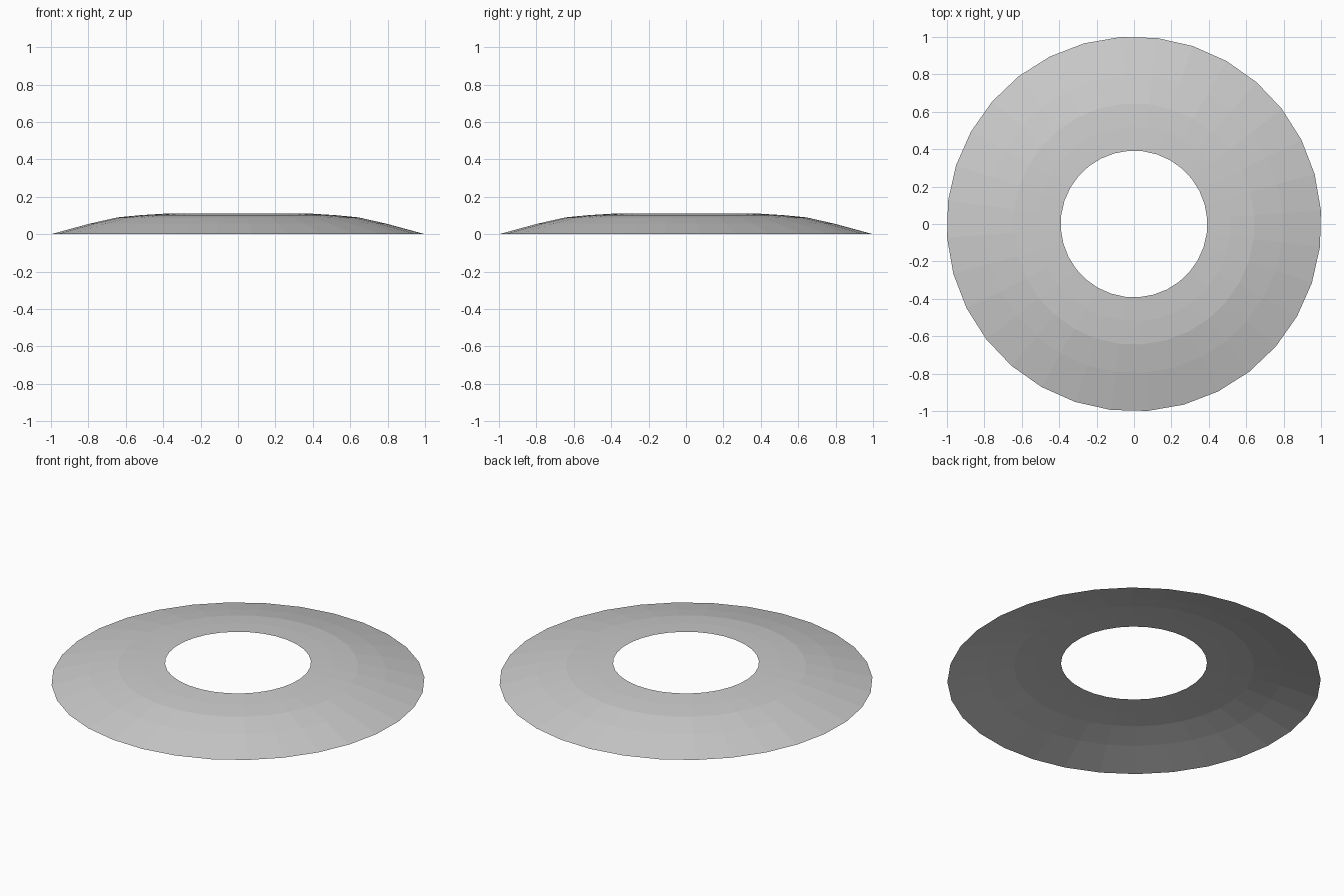
import bpy, bmesh
from math import cos, sin, radians, tau

if "Cube" in bpy.data.objects:
    bpy.data.objects.remove(bpy.data.objects["Cube"])

SIDES = 32
OFFSET = radians(4.2)
# Radius and height of each loop, from the outer rim to the hole
PROFILE = [(1.002, 0.0), (0.796, 0.056), (0.645, 0.09), (0.52, 0.102), (0.392, 0.11)]


def lathe(name, profile):
    bm = bmesh.new()
    loops = [[bm.verts.new((r * cos(OFFSET + tau * i / SIDES),
                            r * sin(OFFSET + tau * i / SIDES), z))
              for i in range(SIDES)] for r, z in profile]
    for outer, inner in zip(loops, loops[1:]):
        for i in range(SIDES):
            j = (i + 1) % SIDES
            bm.faces.new((outer[i], outer[j], inner[j], inner[i]))
    mesh = bpy.data.meshes.new(name)
    bm.to_mesh(mesh)
    bm.free()
    obj = bpy.data.objects.new(name, mesh)
    bpy.context.collection.objects.link(obj)
    return obj


# Thin domed ring, open underneath and at the centre
lathe("domed_ring", PROFILE)
